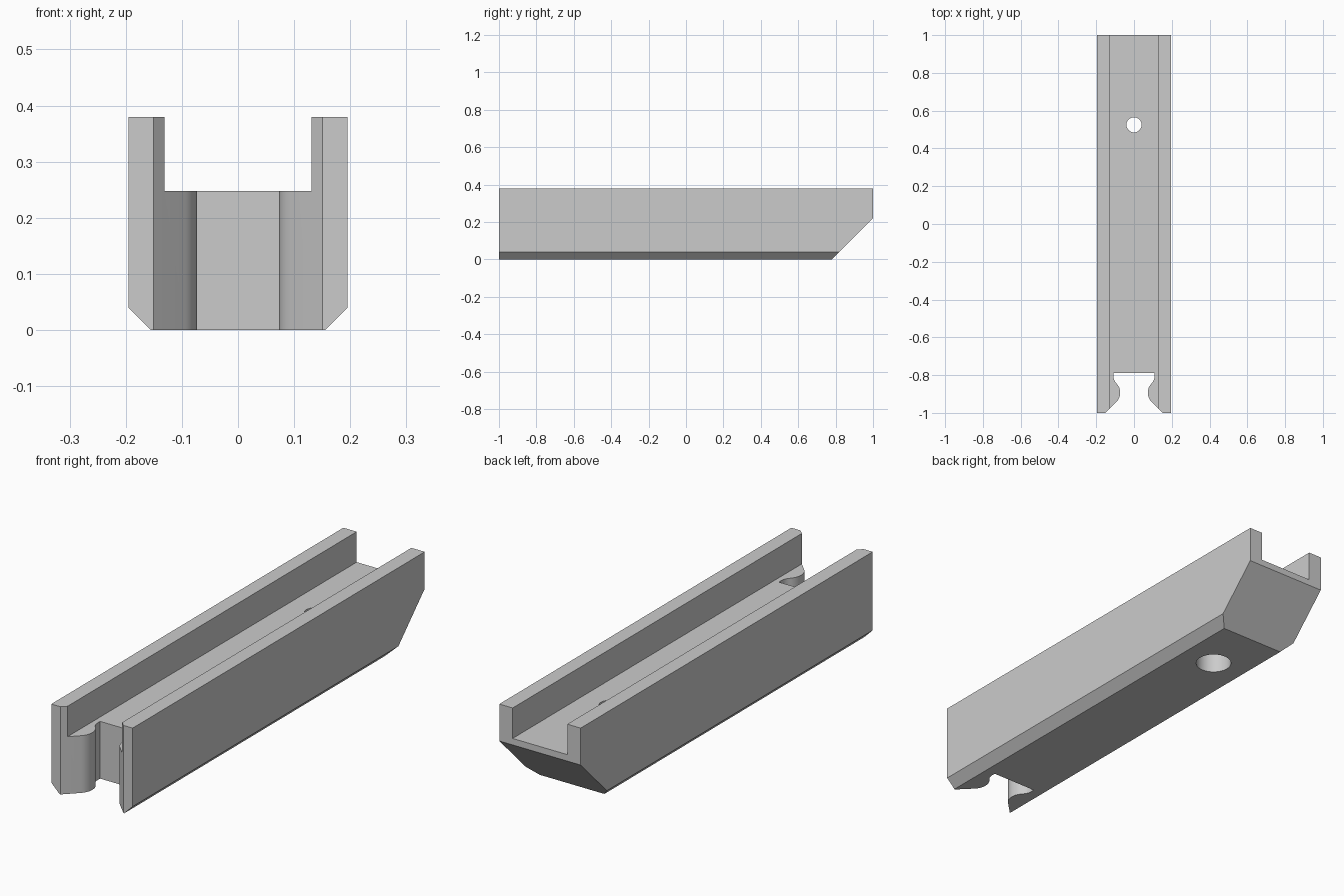
import bpy, bmesh
from math import cos, sin, pi, radians
from mathutils import Vector

if "Cube" in bpy.data.objects:
    bpy.data.objects.remove(bpy.data.objects["Cube"], do_unlink=True)

grey = bpy.data.materials.new("light grey")
grey.use_nodes = True
colour = (0.6, 0.6, 0.6, 1)
grey.diffuse_color = colour
grey.node_tree.nodes["Principled BSDF"].inputs["Base Color"].default_value = colour


def prism(name, points, direction):
    """Extrude a closed loop of 3D points along a direction."""
    bm = bmesh.new()
    face = bm.faces.new([bm.verts.new(p) for p in points])
    grown = bmesh.ops.extrude_face_region(bm, geom=[face])["geom"]
    moved = [v for v in grown if isinstance(v, bmesh.types.BMVert)]
    bmesh.ops.translate(bm, verts=moved, vec=Vector(direction))
    bmesh.ops.recalc_face_normals(bm, faces=bm.faces)
    mesh = bpy.data.meshes.new(name)
    bm.to_mesh(mesh)
    bm.free()
    mesh.materials.append(grey)
    obj = bpy.data.objects.new(name, mesh)
    bpy.context.collection.objects.link(obj)
    return obj


def mirrored(half):
    return half + [(-x, v) for x, v in reversed(half)]


def arc(cx, cy, r, start, end, steps):
    return [(cx + r * cos(radians(start + (end - start) * i / steps)),
             cy + r * sin(radians(start + (end - start) * i / steps)))
            for i in range(steps + 1)]


def cut(target, cutter):
    bpy.context.view_layer.objects.active = target
    mod = target.modifiers.new("cut", "BOOLEAN")
    mod.operation = "DIFFERENCE"
    mod.solver = "EXACT"
    mod.object = cutter
    bpy.ops.object.modifier_apply(modifier=mod.name)
    bpy.data.objects.remove(cutter, do_unlink=True)


# Channel body: U section with chamfered lower edges
section = mirrored([(0.155, 0), (0.195, 0.04), (0.195, 0.38), (0.131, 0.38), (0.131, 0.248)])
body = prism("channel_body", [(x, -1, z) for x, z in section], (0, 2, 0))

# Sloped underside at the back end
slope = [(0.73, -0.05), (1.05, 0.27), (1.05, -0.05)]
cut(body, prism("slope_cutter", [(-0.3, y, z) for y, z in slope], (0.6, 0, 0)))

# Clip notch at the front: flared mouth, rounded jaws, square back
jaw = ([(0.201, -1.05)] + arc(0.143, -0.893, 0.07, 225, 135, 16)
       + arc(0.058, -0.808, 0.05, -45, 0, 8)[1:] + [(0.108, -0.79)])
cut(body, prism("notch_cutter", [(x, y, -0.1) for x, y in mirrored(jaw)], (0, 0, 0.6)))

# Screw hole with a wide counterbore from below
for radius, top in ((0.04, 0.5), (0.074, 0.15)):
    ring = arc(0, 0.525, radius, 0, 360, 48)[:-1]
    cut(body, prism("hole_cutter", [(x, y, -0.1) for x, y in ring], (0, 0, top + 0.1)))

bpy.ops.object.select_all(action="DESELECT")
body.select_set(True)
bpy.context.view_layer.objects.active = body
bpy.ops.object.shade_smooth_by_angle(angle=radians(25))
